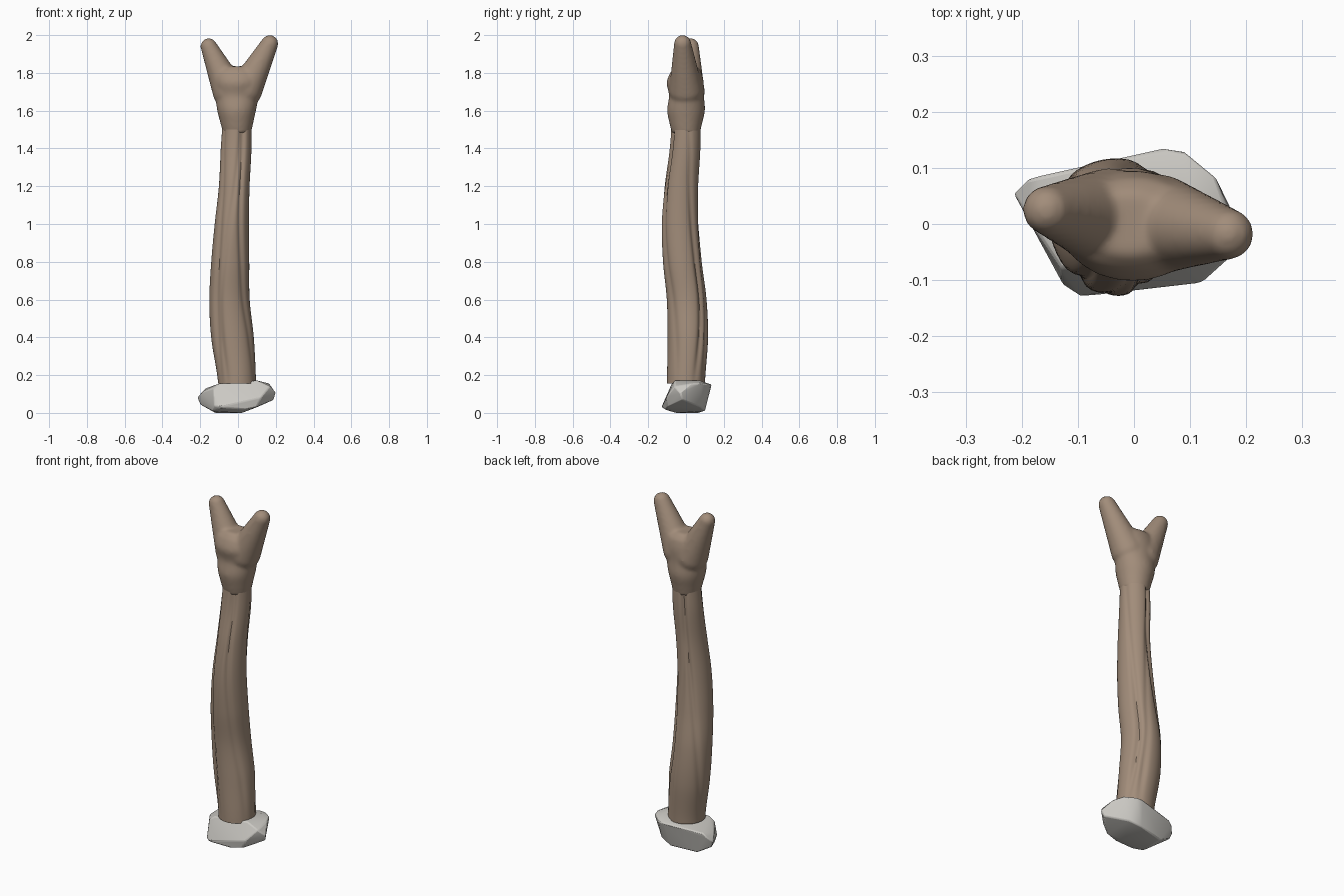
import bpy, bmesh, math
from mathutils import Vector

if "Cube" in bpy.data.objects:
    bpy.data.objects.remove(bpy.data.objects["Cube"])


def material(name, rgb):
    m = bpy.data.materials.new(name)
    m.diffuse_color = (*rgb, 1)
    m.use_nodes = True
    m.node_tree.nodes["Principled BSDF"].inputs["Base Color"].default_value = m.diffuse_color
    return m


wood = material("wood", (0.36, 0.265, 0.195))
stone = material("stone", (0.60, 0.585, 0.55))


def finish(bm, name, mat):
    bmesh.ops.recalc_face_normals(bm, faces=bm.faces)
    me = bpy.data.meshes.new(name)
    bm.to_mesh(me)
    bm.free()
    me.materials.append(mat)
    ob = bpy.data.objects.new(name, me)
    bpy.context.collection.objects.link(ob)
    return ob


def smooth(ob, degrees):
    bpy.ops.object.select_all(action='DESELECT')
    bpy.context.view_layer.objects.active = ob
    ob.select_set(True)
    bpy.ops.object.shade_smooth_by_angle(angle=math.radians(degrees))


def sample(keys, z):
    """Smooth interpolation of (z, x0, x1, y0, y1) extents."""
    i = 0
    while i < len(keys) - 2 and z > keys[i + 1][0]:
        i += 1
    p = [keys[max(0, min(len(keys) - 1, i + k))] for k in (-1, 0, 1, 2)]
    t = (z - p[1][0]) / (p[2][0] - p[1][0])
    out = []
    for a, b, c, d in zip(*[q[1:] for q in p]):
        out.append(b + 0.5 * t * (c - a + t * (2*a - 5*b + 4*c - d + t * (3*(b - c) + d - a))))
    return out


def loft(bm, keys, rings, sides, bark=lambda a, z: 1.0):
    loops = []
    z0, z1 = keys[0][0], keys[-1][0]
    for i in range(rings + 1):
        z = z0 + (z1 - z0) * i / rings
        x0, x1, y0, y1 = sample(keys, z)
        ring = []
        for j in range(sides):
            a = math.tau * j / sides
            r = bark(a, z)
            ring.append(bm.verts.new(((x0 + x1) / 2 + (x1 - x0) / 2 * r * math.cos(a),
                                      (y0 + y1) / 2 + (y1 - y0) / 2 * r * math.sin(a), z)))
        loops.append(ring)
    for lo, hi in zip(loops, loops[1:]):
        for j in range(sides):
            k = (j + 1) % sides
            bm.faces.new((lo[j], lo[k], hi[k], hi[j]))
    bm.faces.new(loops[0][::-1])
    bm.faces.new(loops[-1])


def limb(bm, a, b, ra, rb, steps=14):
    """Tapered round-ended branch made of overlapping spheres."""
    a, b = Vector(a), Vector(b)
    for i in range(steps + 1):
        t = i / steps
        s = bmesh.ops.create_icosphere(bm, subdivisions=3, radius=ra + (rb - ra) * t)
        bmesh.ops.translate(bm, verts=s["verts"], vec=a.lerp(b, t))


# Trunk: wavering post with twisting bark grooves
def bark(a, z):
    grooves = [(0.3, 0.5), (1.5, -0.4), (2.5, 0.6), (3.7, -0.3), (4.6, 0.45), (5.5, -0.35)]
    r = 1.015
    for k, (a0, tw) in enumerate(grooves):
        d = a - a0 - tw * math.sin(2.2 * z + k)
        d = (d + math.pi) % math.tau - math.pi
        r -= (0.09 + 0.04 * math.sin(3 * z + 2 * k)) * math.exp(-(d / 0.15) ** 2)
    return 1 + (r - 1) * min(1, (z - 0.155) / 0.25 + 0.15)


bm = bmesh.new()
loft(bm, [(0.155, -0.105, 0.095, -0.1, 0.1),
          (0.4, -0.14, 0.082, -0.096, 0.115),
          (0.6, -0.15, 0.06, -0.1, 0.107),
          (0.8, -0.14, 0.058, -0.12, 0.082),
          (1.0, -0.122, 0.056, -0.127, 0.066),
          (1.2, -0.1, 0.06, -0.113, 0.064),
          (1.4, -0.09, 0.07, -0.085, 0.075),
          (1.56, -0.08, 0.07, -0.075, 0.075)], 60, 72, bark)
smooth(finish(bm, "trunk", wood), 40)

# Fork: swollen collar and two branches fused together
bm = bmesh.new()
loft(bm, [(1.48, -0.08, 0.07, -0.075, 0.075),
          (1.52, -0.09, 0.078, -0.085, 0.083),
          (1.6, -0.11, 0.095, -0.1, 0.1),
          (1.68, -0.12, 0.11, -0.09, 0.095),
          (1.75, -0.13, 0.125, -0.102, 0.094),
          (1.81, -0.125, 0.12, -0.08, 0.08),
          (1.835, -0.08, 0.06, -0.055, 0.055)], 24, 40)
limb(bm, (-0.045, 0.01, 1.70), (-0.155, 0.025, 1.94), 0.09, 0.044)
limb(bm, (0.04, 0.0, 1.71), (0.168, -0.018, 1.955), 0.09, 0.046)
fork = finish(bm, "fork", wood)
mod = fork.modifiers.new("fuse", 'REMESH')
mod.mode = 'VOXEL'
mod.voxel_size = 0.009
mod.use_smooth_shade = True
mod = fork.modifiers.new("soften", 'SMOOTH')
mod.factor = 0.5
mod.iterations = 8

# Foundation stone: chipped convex rock
corners = [(-0.215, 0.055, 0.08), (-0.19, 0.08, 0.11), (-0.17, 0.085, 0.13), (-0.19, 0.01, 0.11),
           (0.055, 0.135, 0.15), (0.09, 0.13, 0.15), (0.145, 0.085, 0.158), (0.165, 0.03, 0.155),
           (0.20, -0.03, 0.105), (0.17, -0.06, 0.14), (0.19, -0.02, 0.07), (0.12, -0.105, 0.08),
           (0.10, -0.06, 0.172), (0.10, 0.07, 0.172), (-0.10, -0.075, 0.155), (-0.13, -0.08, 0.13),
           (-0.095, -0.13, 0.03), (-0.125, -0.11, 0.035), (-0.13, -0.08, 0.008), (-0.2, 0.05, 0.045),
           (0.03, -0.11, 0.018), (0.10, -0.10, 0.032), (0.10, 0.08, 0.03), (0.03, 0.1, 0.01),
           (-0.12, 0.07, 0.0), (0.02, -0.05, 0.0)]
bm = bmesh.new()
for c in corners:
    bm.verts.new(c)
hull = bmesh.ops.convex_hull(bm, input=bm.verts)
junk = [v for v in bm.verts if not v.link_faces]
bmesh.ops.delete(bm, geom=junk, context='VERTS')
rock = finish(bm, "foundation_stone", stone)
mod = rock.modifiers.new("worn_edges", 'BEVEL')
mod.width = 0.006
mod.segments = 2
mod.angle_limit = math.radians(25)
smooth(rock, 25)
